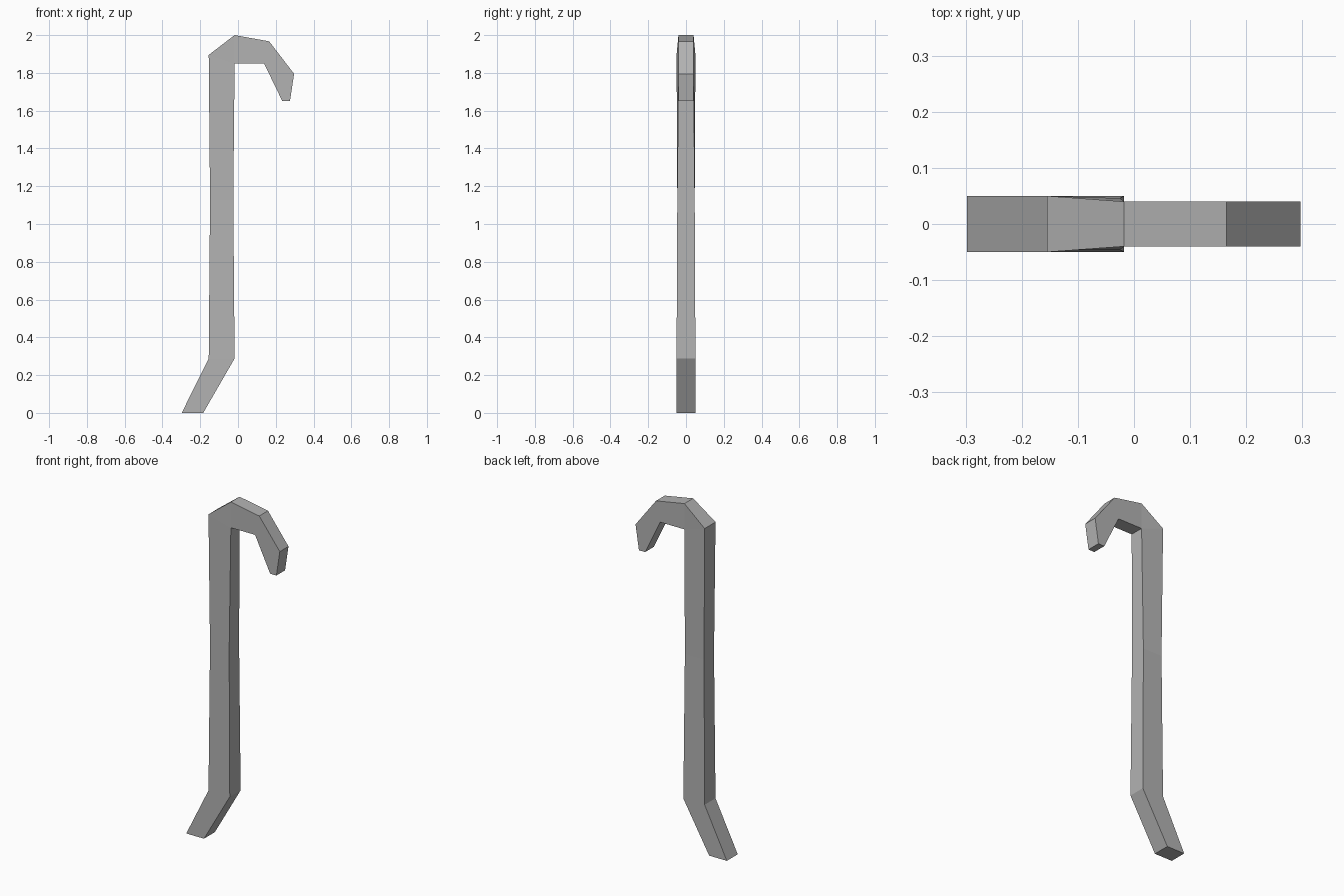
import bpy
import bmesh

cube = bpy.data.objects.get("Cube")
if cube:
    bpy.data.objects.remove(cube, do_unlink=True)


def make_material(name, rgb):
    mat = bpy.data.materials.new(name)
    mat.use_nodes = True
    colour = (*rgb, 1.0)
    mat.diffuse_color = colour
    mat.node_tree.nodes["Principled BSDF"].inputs["Base Color"].default_value = colour
    return mat


def loft_bar(name, stations, mat):
    """Loft a bar through (outer point, inner point, outer half depth, inner half depth)."""
    bm = bmesh.new()
    rings = []
    for (ox, oz), (ix, iz), od, idp in stations:
        corners = [(ox, -od, oz), (ix, -idp, iz), (ix, idp, iz), (ox, od, oz)]
        rings.append([bm.verts.new(c) for c in corners])
    for a, b in zip(rings, rings[1:]):
        for i in range(4):
            j = (i + 1) % 4
            bm.faces.new((a[i], a[j], b[j], b[i]))
    bm.faces.new(rings[0])
    bm.faces.new(rings[-1])
    # Stations that share a corner collapse to wedges
    bmesh.ops.remove_doubles(bm, verts=bm.verts, dist=0.0005)
    bmesh.ops.recalc_face_normals(bm, faces=bm.faces)
    mesh = bpy.data.meshes.new(name)
    bm.to_mesh(mesh)
    bm.free()
    mesh.materials.append(mat)
    obj = bpy.data.objects.new(name, mesh)
    bpy.context.collection.objects.link(obj)
    return obj


steel = make_material("grey steel", (0.45, 0.45, 0.45))
WIDE, WAIST, SLIM = 0.05, 0.046, 0.04
elbow = (-0.018, 1.85)
tip = (0.235, 1.65)

# Angled foot, slightly waisted shaft and curled hook in one bar
loft_bar("pry_bar", [
    ((-0.298, 0.0), (-0.184, 0.0), WIDE, WIDE),
    ((-0.155, 0.288), (-0.018, 0.288), WIDE, WIDE),
    ((-0.148, 1.13), (-0.025, 1.13), WAIST, WAIST),
    ((-0.155, 1.895), elbow, WIDE, SLIM),
    ((-0.018, 2.0), elbow, SLIM, SLIM),
    ((0.165, 1.967), (0.138, 1.85), SLIM, SLIM),
    ((0.297, 1.795), tip, SLIM, SLIM),
    ((0.275, 1.65), tip, SLIM, SLIM),
], steel)
